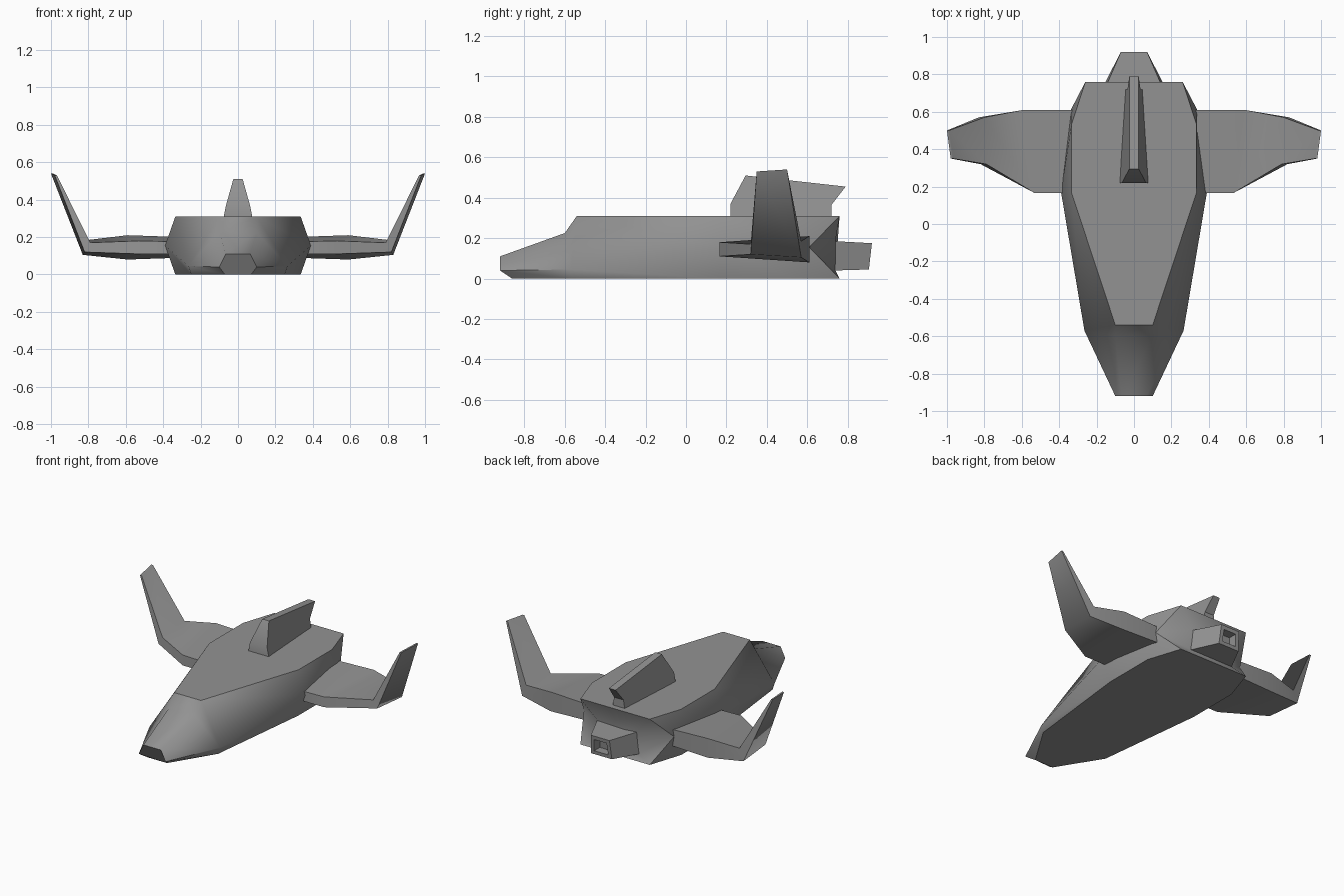
import bpy, bmesh, math

if "Cube" in bpy.data.objects:
    bpy.data.objects.remove(bpy.data.objects["Cube"])

grey = bpy.data.materials.new("dark_grey")
grey.diffuse_color = (.29, .29, .29, 1)
grey.use_nodes = True
grey.node_tree.nodes["Principled BSDF"].inputs["Base Color"].default_value = grey.diffuse_color


def loft(name, sections, smooth=30, recess=None):
    """Skin closed rings of points; cap both ends; optional recess in the last cap."""
    bm = bmesh.new()
    rings = [[bm.verts.new(p) for p in s] for s in sections]
    for a, b in zip(rings, rings[1:]):
        n = len(a)
        for i in range(n):
            j = (i + 1) % n
            bm.faces.new((a[i], a[j], b[j], b[i]))
    bm.faces.new(rings[0][::-1])
    end = bm.faces.new(rings[-1])
    if recess:
        inset, depth = recess
        bm.normal_update()
        bmesh.ops.inset_region(bm, faces=[end], thickness=inset)
        hole = bmesh.ops.extrude_discrete_faces(bm, faces=[end])["faces"][0]
        bmesh.ops.translate(bm, vec=(0, -depth, 0), verts=hole.verts)
    bmesh.ops.remove_doubles(bm, verts=bm.verts, dist=0.0005)
    bmesh.ops.recalc_face_normals(bm, faces=bm.faces)
    mesh = bpy.data.meshes.new(name)
    bm.to_mesh(mesh)
    bm.free()
    mesh.materials.append(grey)
    ob = bpy.data.objects.new(name, mesh)
    bpy.context.collection.objects.link(ob)
    bpy.ops.object.select_all(action='DESELECT')
    ob.select_set(True)
    bpy.context.view_layer.objects.active = ob
    bpy.ops.object.shade_smooth_by_angle(angle=math.radians(smooth))
    return ob


def both_sides(half):
    """Close a right-hand half section with its mirror image."""
    return half + [(-x, y, z) for x, y, z in reversed(half)]


# fuselage: top, upper waist, lower waist and bottom edge at each station;
# the waist is a single edge until it splits and pinches in at the tail
def station(top, waist, bottom):
    return [top, waist, waist, bottom]


stations = [
    station((.065, -.92, .11), (.10, -.92, .04), (.07, -.86, 0)),
    station((.10, -.60, .225), (.265, -.57, .045), (.25, -.57, 0)),
    station((.10, -.54, .31), (.265, -.57, .045), (.25, -.57, 0)),
    station((.335, .17, .31), (.39, .17, .155), (.335, .17, 0)),
    station((.335, .53, .31), (.338, .61, .155), (.335, .53, 0)),
    station((.26, .76, .31), (.338, .61, .155), (.26, .76, 0)),
    [(.26, .76, .31), (.15, .74, .19), (.16, .74, .04), (.26, .76, 0)],
]
loft("fuselage", [both_sides(s) for s in stations], smooth=50)

# engine nozzle with a square recess in the rear
loft("engine", [
    both_sides([(.15, .735, .185), (.165, .735, .04)]),
    both_sides([(.07, .92, .175), (.078, .905, .045)]),
], recess=(.035, .06))

# tail fin: side profile (y, z) with half width per point
profile = [(.22, .29, .08), (.22, .37, .064), (.295, .51, .025),
           (.79, .455, .025), (.72, .365, .035), (.72, .29, .048)]
loft("tail_fin", [[(s * w, y, z) for y, z, w in profile] for s in (-1, 1)])

# wing with upturned tip: front bottom, front top, back top, back bottom
wing = loft("wing", [
    [(.30, .165, .11), (.30, .165, .175), (.30, .61, .20), (.30, .61, .09)],
    [(.53, .165, .11), (.53, .165, .18), (.59, .61, .21), (.59, .61, .08)],
    [(.82, .32, .12), (.79, .32, .17), (.80, .57, .185), (.83, .57, .105)],
    [(.98, .35, .53), (.968, .35, .53), (.988, .50, .54), (1.0, .50, .54)],
], smooth=75)
wing.modifiers.new("mirror", 'MIRROR')
